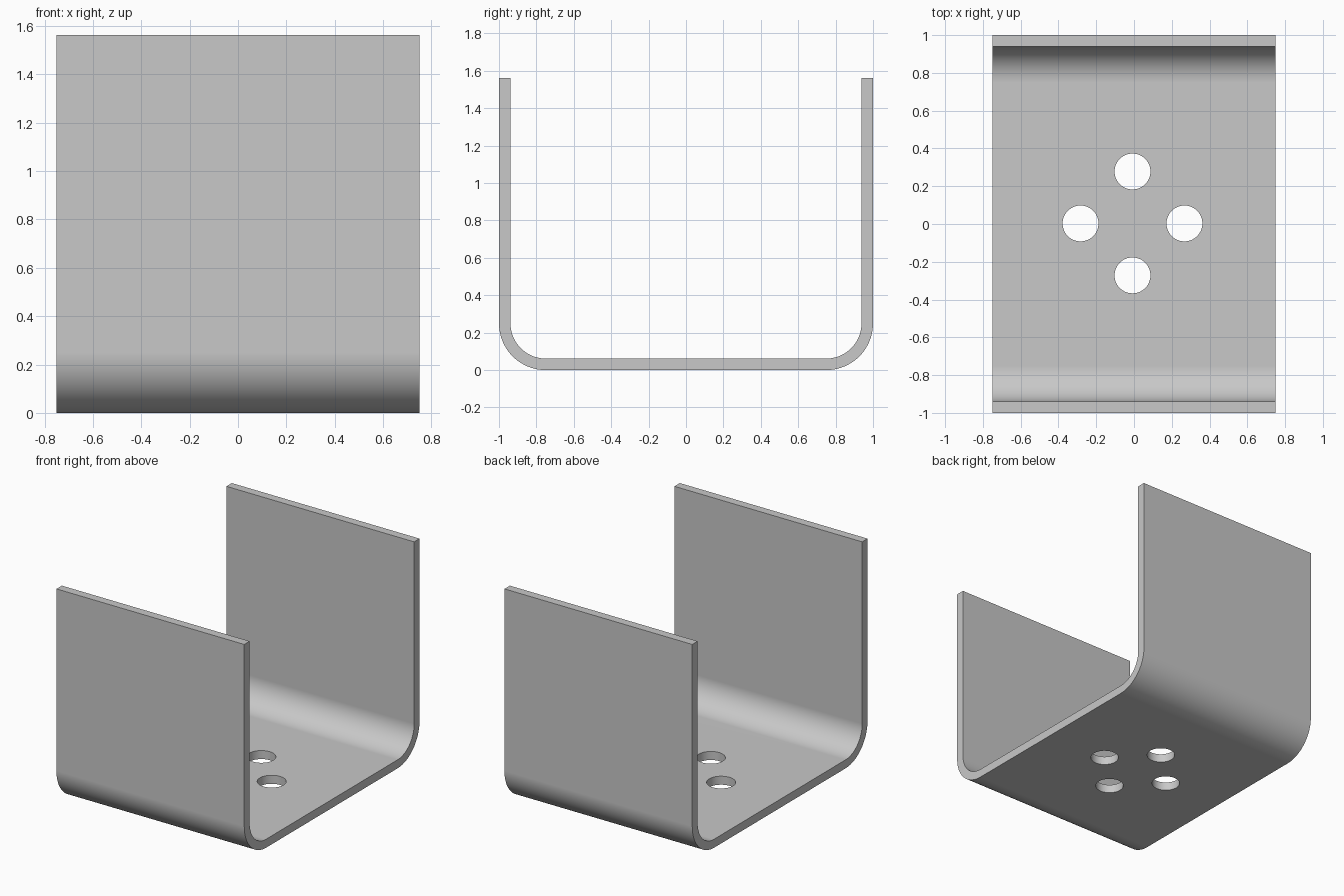
import bpy, bmesh
from math import pi, cos, sin
from mathutils import Matrix, Vector

default = bpy.data.objects.get("Cube")
if default:
    bpy.data.objects.remove(default, do_unlink=True)

WIDTH, HALF_LENGTH, HEIGHT = 1.5, 1.0, 1.5625
THICKNESS, BEND_RADIUS, STEPS = 0.0615, 0.25, 20
HOLE_RADIUS, HOLE_RING, HOLE_CENTRE = 0.095, 0.275, Vector((-0.008, 0.003, 0))

steel = bpy.data.materials.new("grey steel")
steel.use_nodes = True
colour = (0.58, 0.58, 0.58, 1)
steel.diffuse_color = colour
steel.node_tree.nodes["Principled BSDF"].inputs["Base Color"].default_value = colour


def make_object(name, bm):
    bmesh.ops.recalc_face_normals(bm, faces=bm.faces)
    mesh = bpy.data.meshes.new(name)
    bm.to_mesh(mesh)
    bm.free()
    mesh.materials.append(steel)
    obj = bpy.data.objects.new(name, mesh)
    bpy.context.collection.objects.link(obj)
    return obj


def u_line(radius):
    """One face of the bent strip as (y, z) points, from front rim to back rim."""
    centre_y, centre_z = HALF_LENGTH - BEND_RADIUS, BEND_RADIUS
    angles = [pi / 2 * i / STEPS for i in range(STEPS + 1)]
    half = [(centre_y + radius * sin(a), centre_z - radius * cos(a)) for a in angles]
    half.append((centre_y + radius, HEIGHT))
    return [(-y, z) for y, z in reversed(half)] + half


# Bent U-shaped plate: paired outer and inner lines, swept across the width
bm = bmesh.new()
outer, inner = [[bm.verts.new((-WIDTH / 2, y, z)) for y, z in u_line(r)]
                for r in (BEND_RADIUS, BEND_RADIUS - THICKNESS)]
profile = bm.faces.new(outer + inner[::-1])
swept = bmesh.ops.extrude_face_region(bm, geom=[profile])["geom"]
bmesh.ops.translate(bm, vec=(WIDTH, 0, 0),
                    verts=[g for g in swept if isinstance(g, bmesh.types.BMVert)])
bracket = make_object("u_bracket", bm)

# Four bolt holes in a ring through the base
bm = bmesh.new()
for i in range(4):
    offset = Vector((cos(i * pi / 2), sin(i * pi / 2), 0)) * HOLE_RING
    bmesh.ops.create_cone(bm, cap_ends=True, segments=48, radius1=HOLE_RADIUS,
                          radius2=HOLE_RADIUS, depth=0.4,
                          matrix=Matrix.Translation(HOLE_CENTRE + offset))
cutter = make_object("hole_cutter", bm)
cutter.hide_render = True

cut = bracket.modifiers.new("bolt holes", 'BOOLEAN')
cut.operation, cut.solver, cut.object = 'DIFFERENCE', 'EXACT', cutter
bpy.ops.object.select_all(action='DESELECT')
bpy.context.view_layer.objects.active = bracket
bracket.select_set(True)
bpy.ops.object.modifier_apply(modifier=cut.name)
bpy.data.objects.remove(cutter, do_unlink=True)

# Smooth bends with crisp rims and flat walls
bpy.ops.object.shade_smooth_by_angle(angle=pi / 6)
normals = bracket.modifiers.new("flat walls", 'WEIGHTED_NORMAL')
normals.keep_sharp = True
